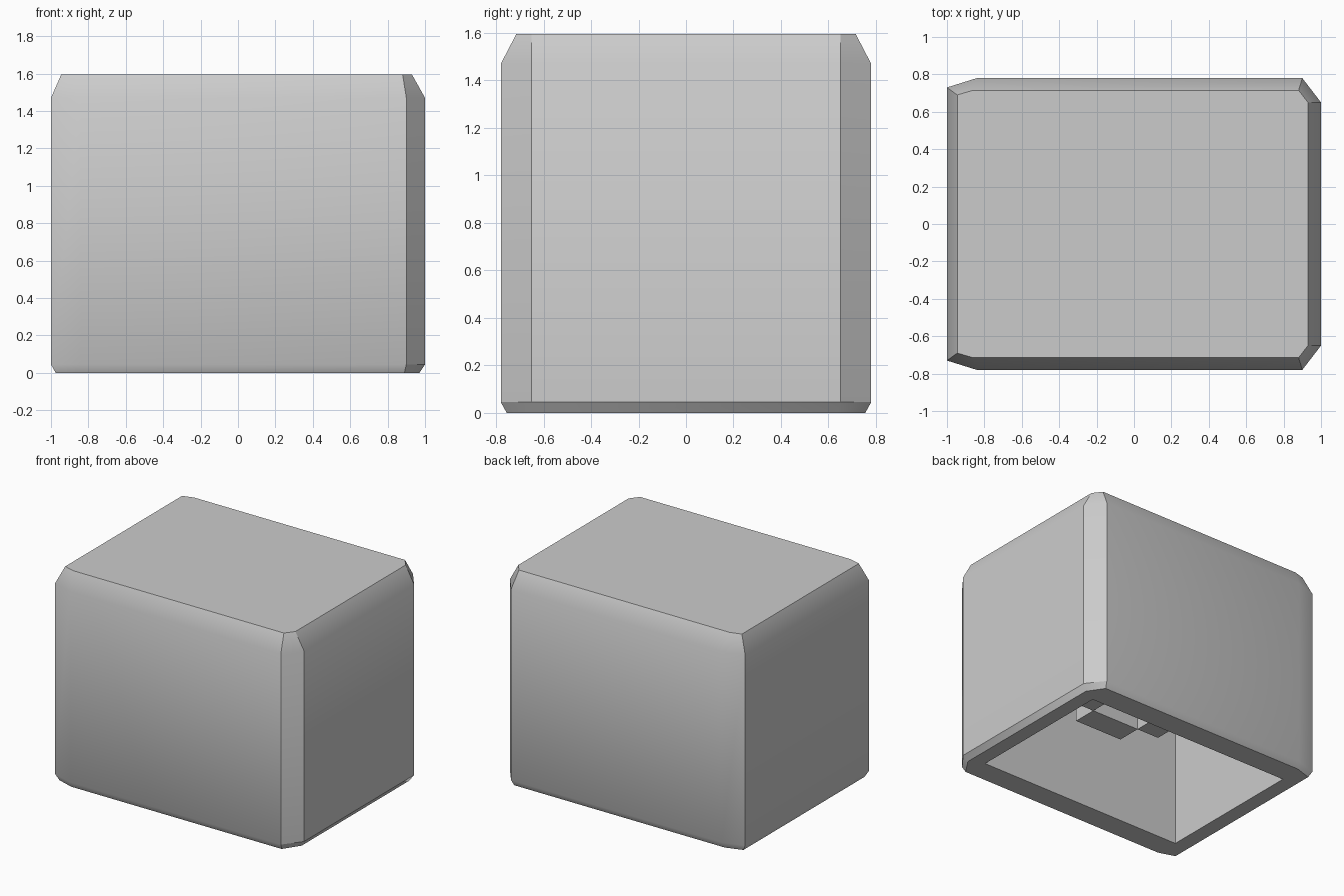
import bpy, bmesh, math

cube = bpy.data.objects.get("Cube")
if cube:
    bpy.data.objects.remove(cube, do_unlink=True)

grey = bpy.data.materials.new("light_grey")
grey.use_nodes = True
colour = (0.6, 0.6, 0.6, 1)
grey.diffuse_color = colour
grey.node_tree.nodes["Principled BSDF"].inputs["Base Color"].default_value = colour


def outline(half):
    """Mirror one half of a cross-section across y = 0, giving a closed loop."""
    return half + [(x, -y) for x, y in reversed(half)]


def add_object(name, bm):
    bmesh.ops.recalc_face_normals(bm, faces=bm.faces)
    mesh = bpy.data.meshes.new(name)
    bm.to_mesh(mesh)
    bm.free()
    obj = bpy.data.objects.new(name, mesh)
    obj.data.materials.append(grey)
    bpy.context.collection.objects.link(obj)
    return obj


# Hollow shell: rings run up the cavity-free outside, then down the inside
base = outline([(0.97, 0.635), (0.89, 0.755), (-0.85, 0.755), (-0.975, 0.715)])
side = outline([(1.0, 0.65), (0.9, 0.78), (-0.84, 0.78), (-1.0, 0.73)])
top = outline([(0.93, 0.65), (0.88, 0.715), (-0.86, 0.715), (-0.945, 0.69)])
cavity = outline([(0.86, 0.58), (0.86, 0.58), (-0.86, 0.58), (-0.86, 0.58)])
levels = [(cavity, 1.45), (cavity, 0), (base, 0), (side, 0.045), (side, 1.47), (top, 1.595)]

bm = bmesh.new()
rings = [[bm.verts.new((x, y, z)) for x, y in ring] for ring, z in levels]
for low, high in zip(rings, rings[1:]):
    for i in range(len(low)):
        j = (i + 1) % len(low)
        bm.faces.new((low[i], low[j], high[j], high[i]))
bm.faces.new(rings[0])
bm.faces.new(rings[-1])
bmesh.ops.remove_doubles(bm, verts=bm.verts, dist=0.0001)
shell = add_object("hollow_shell", bm)
bpy.context.view_layer.objects.active = shell
shell.select_set(True)
bpy.ops.object.shade_smooth_by_angle(angle=math.radians(30))
shell.select_set(False)

# Four blocks hang from the ceiling around a square socket
INNER, OUTER, LOW, HIGH = 0.2, 0.385, 0.5, 1.46
middle = (INNER + OUTER) / 2
for name, dx, dy in (("front", 0, -1), ("back", 0, 1), ("left", 1, 0), ("right", -1, 0)):
    bm = bmesh.new()
    bmesh.ops.create_cube(bm, size=1)
    thick, wide = OUTER - INNER, 2 * INNER
    bmesh.ops.scale(bm, vec=(thick if dx else wide, thick if dy else wide, HIGH - LOW), verts=bm.verts)
    bmesh.ops.translate(bm, vec=(dx * middle, dy * middle, (LOW + HIGH) / 2), verts=bm.verts)
    add_object(name + "_socket_block", bm)
